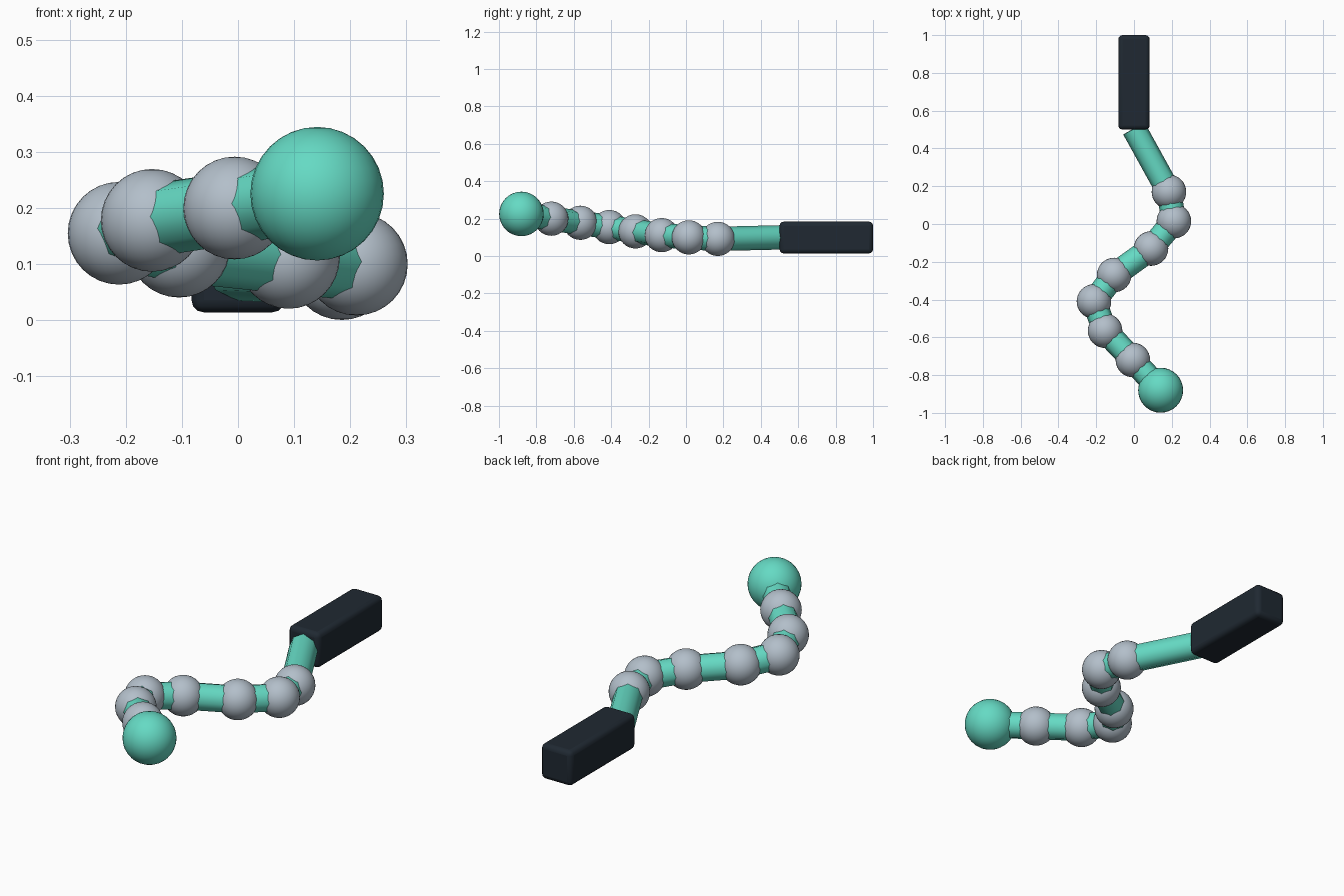
import bpy
from math import radians
from mathutils import Vector

if "Cube" in bpy.data.objects:
    bpy.data.objects.remove(bpy.data.objects["Cube"])


def material(name, color):
    m = bpy.data.materials.new(name)
    m.diffuse_color = (*color, 1)
    m.use_nodes = True
    m.node_tree.nodes["Principled BSDF"].inputs["Base Color"].default_value = m.diffuse_color
    return m


TEAL = material("teal", (0.13, 0.70, 0.55))
STEEL = material("steel", (0.45, 0.52, 0.59))
DARK = material("dark", (0.014, 0.022, 0.032))


def finish(name, mat, angle):
    ob = bpy.context.object
    ob.name = name
    ob.data.materials.append(mat)
    bpy.ops.object.shade_smooth_by_angle(angle=radians(angle))
    return ob


def ball(name, pos, radius, mat):
    bpy.ops.mesh.primitive_uv_sphere_add(segments=32, ring_count=16, radius=radius, location=pos)
    finish(name, mat, 40)


def link(name, a, b):
    a, b = Vector(a), Vector(b)
    d = b - a
    bpy.ops.mesh.primitive_cylinder_add(vertices=8, radius=0.065, depth=d.length, location=(a + b) / 2)
    bpy.context.object.rotation_euler = d.to_track_quat('Z', 'Y').to_euler()
    finish(name, TEAL, 50)


# Path of the winding arm: handle, joints, head
path = [(0, 0.505, 0.1), (0.185, 0.17, 0.092), (0.211, 0.015, 0.1), (0.09, -0.13, 0.112),
        (-0.105, -0.27, 0.132), (-0.212, -0.41, 0.155), (-0.153, -0.565, 0.178),
        (-0.006, -0.72, 0.2), (0.141, -0.88, 0.2255)]

# Handle block with rounded edges
bpy.ops.mesh.primitive_cube_add(size=1, location=(0, 0.75, 0.099))
block = bpy.context.object
block.scale = (0.166, 0.5, 0.17)
bpy.ops.object.transform_apply(location=False, rotation=False, scale=True)
bevel = block.modifiers.new("round", 'BEVEL')
bevel.width = 0.022
bevel.segments = 3
finish("handle", DARK, 40)

# Links between joints
for i, (a, b) in enumerate(zip(path, path[1:])):
    link(f"link_{i + 1}", a, b)

# Joint balls and larger end ball
for i, p in enumerate(path[1:-1]):
    ball(f"joint_{i + 1}", p, 0.0915, STEEL)
ball("end_ball", path[-1], 0.119, TEAL)
